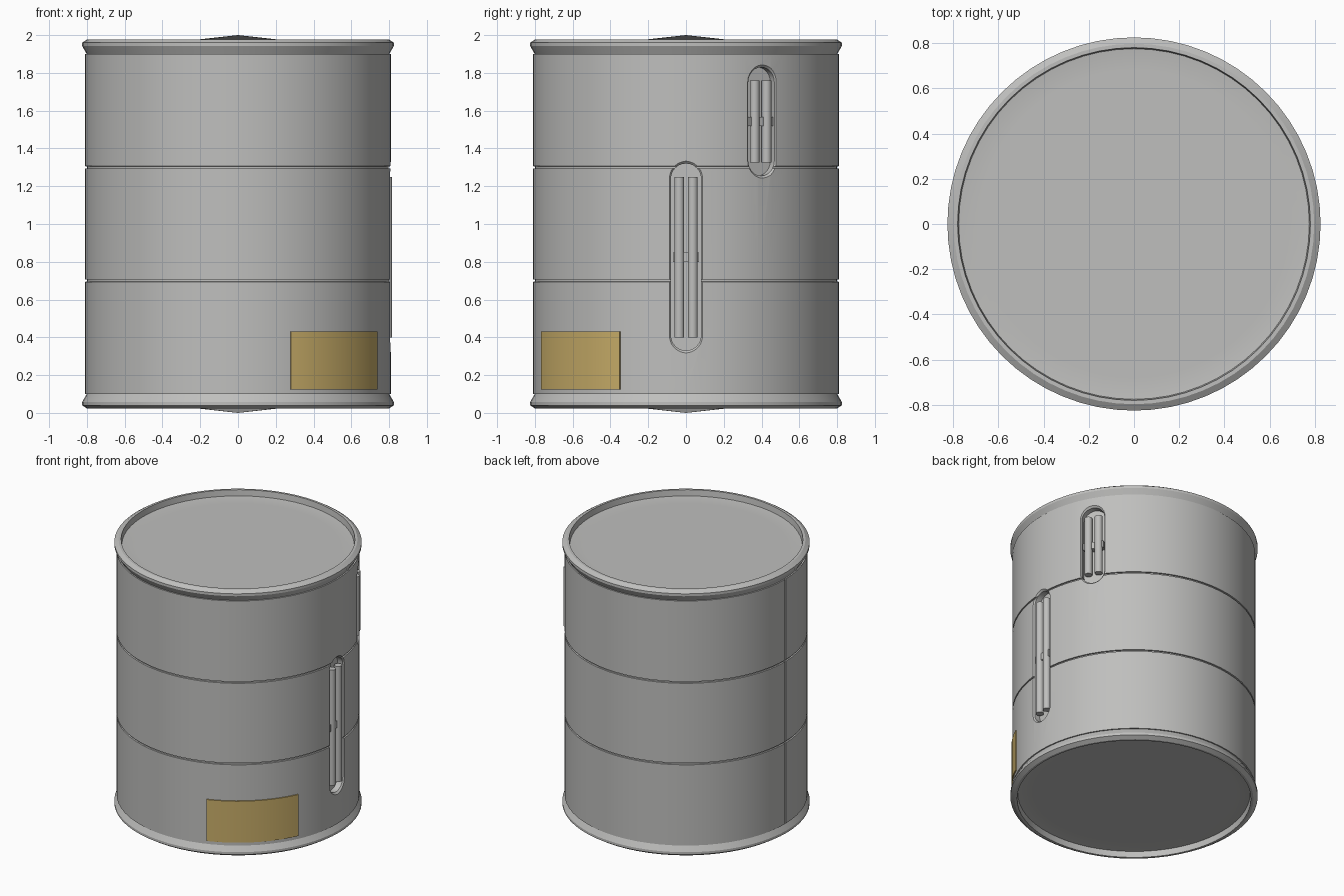
import bpy, bmesh, math
from mathutils import Matrix

if "Cube" in bpy.data.objects:
    bpy.data.objects.remove(bpy.data.objects["Cube"])

SIDES = 64
R = 0.81


def material(name, color):
    m = bpy.data.materials.new(name)
    m.use_nodes = True
    m.diffuse_color = color
    m.node_tree.nodes["Principled BSDF"].inputs["Base Color"].default_value = color
    return m


steel = material("grey steel", (0.52, 0.52, 0.51, 1))
tan = material("tan label", (0.58, 0.42, 0.14, 1))


def finish(name, bm, mat):
    bmesh.ops.remove_doubles(bm, verts=bm.verts, dist=1e-5)
    bmesh.ops.recalc_face_normals(bm, faces=bm.faces)
    mesh = bpy.data.meshes.new(name)
    bm.to_mesh(mesh)
    bm.free()
    mesh.materials.append(mat)
    ob = bpy.data.objects.new(name, mesh)
    bpy.context.collection.objects.link(ob)
    return ob


def smooth(ob):
    bpy.ops.object.select_all(action="DESELECT")
    ob.select_set(True)
    bpy.context.view_layer.objects.active = ob
    bpy.ops.object.shade_smooth_by_angle(angle=math.radians(25))


def bridge(bm, rings, closed):
    """Quads between successive rings of vertices."""
    for a, b in zip(rings, rings[1:]):
        n = len(a)
        for i in range(n if closed else n - 1):
            j = (i + 1) % n
            bm.faces.new((a[i], a[j], b[j], b[i]))


def lathe(name, profile, mat, columns):
    """Revolve (radius, z) points; columns are (angle, radius drop)."""
    bm = bmesh.new()
    rings = []
    for r, z in profile:
        rings.append([bm.verts.new(((r - d if r > d else r) * math.cos(a),
                                    (r - d if r > d else r) * math.sin(a), z))
                      for a, d in columns])
    bridge(bm, rings, True)
    return finish(name, bm, mat)


even = [(math.tau * i / SIDES, 0) for i in range(SIDES)]
# Columns of the drum wall, with a narrow weld groove down the -x side
seamed = []
for i, column in enumerate(even):
    if i == SIDES // 2:
        seamed += [(math.pi + a, d) for a, d in
                   ((-0.007, 0), (-0.006, 0.01), (0.006, 0.01), (0.007, 0))]
    else:
        seamed.append(column)

# Drum wall with two hoop grooves
wall = [(0, 0.1), (R, 0.1)]
for z in (0.7, 1.3):
    wall += [(R, z - 0.006), (R - 0.01, z - 0.005), (R - 0.01, z + 0.005), (R, z + 0.006)]
wall += [(R, 1.9), (0, 1.9)]
drum = lathe("drum_wall", wall, steel, seamed)

# Dished ends with rolled rims
end = [(0, 2.0), (0.68, 1.925), (0.775, 1.935), (0.78, 1.978), (0.797, 1.978),
       (0.825, 1.96), (0.825, 1.942), (0.798, 1.895), (0.7, 1.895)]
smooth(lathe("top_end", end, steel, even))
smooth(lathe("bottom_end", [(r, 2 - z) for r, z in end], steel, even))


def capsule_cutter(name, z0, z1, turn):
    """Upright rounded slot, flared where it meets the wall."""
    bm = bmesh.new()
    rings = []
    for x, w in ((0.755, 0.08), (0.797, 0.08), (0.837, 0.12)):
        ring = []
        for half, zc in ((0, z1 - 0.09), (math.pi, z0 + 0.09)):
            for k in range(13):
                a = half + math.pi * k / 12
                ring.append(bm.verts.new((x, w * math.cos(a), zc + w * math.sin(a))))
        rings.append(ring)
    bridge(bm, rings, True)
    bm.faces.new(rings[0])
    bm.faces.new(rings[-1])
    bm.transform(Matrix.Rotation(turn, 4, "Z"))
    ob = finish(name, bm, steel)
    ob.hide_render = True
    return ob


def gauge(name, z0, z1, turn):
    """Slot in the wall holding two tubes and a clip."""
    spin = Matrix.Rotation(turn, 4, "Z")
    cutter = capsule_cutter(name + "_cutter", z0, z1, turn)
    mod = drum.modifiers.new("slot", "BOOLEAN")
    mod.operation, mod.solver, mod.object = "DIFFERENCE", "EXACT", cutter
    bpy.context.view_layer.objects.active = drum
    bpy.ops.object.modifier_apply(modifier=mod.name)
    bpy.data.objects.remove(cutter)

    low, high = z0 + 0.08, z1 - 0.08
    mid = (low + high) / 2
    bm = bmesh.new()
    for y in (-0.036, 0.036):
        bmesh.ops.create_cone(bm, cap_ends=True, segments=20, radius1=0.026, radius2=0.026,
                              depth=high - low,
                              matrix=spin @ Matrix.Translation((0.79, y, mid)))
    smooth(finish(name + "_tubes", bm, steel))

    bm = bmesh.new()
    bmesh.ops.create_cube(bm, size=1, matrix=spin @ Matrix.Translation((0.777, 0, mid))
                          @ Matrix.Diagonal((0.045, 0.14, 0.05, 1)))
    finish(name + "_clip", bm, steel)


gauge("long_gauge", 0.32, 1.33, 0)
gauge("short_gauge", 1.245, 1.84, math.radians(30))
smooth(drum)

# Curved label plate
bm = bmesh.new()
a0, a1 = math.radians(-70), math.radians(-25.4)
angles = [a0 + (a1 - a0) * i / 16 for i in range(17)]
rings = [[bm.verts.new((r * math.cos(a), r * math.sin(a), z)) for a in angles]
         for r, z in ((0.81, 0.125), (0.818, 0.125), (0.818, 0.43), (0.81, 0.43), (0.81, 0.125))]
bridge(bm, rings, False)
for k in (0, -1):
    bm.faces.new([ring[k] for ring in rings[:4]])
smooth(finish("label_plate", bm, tan))
